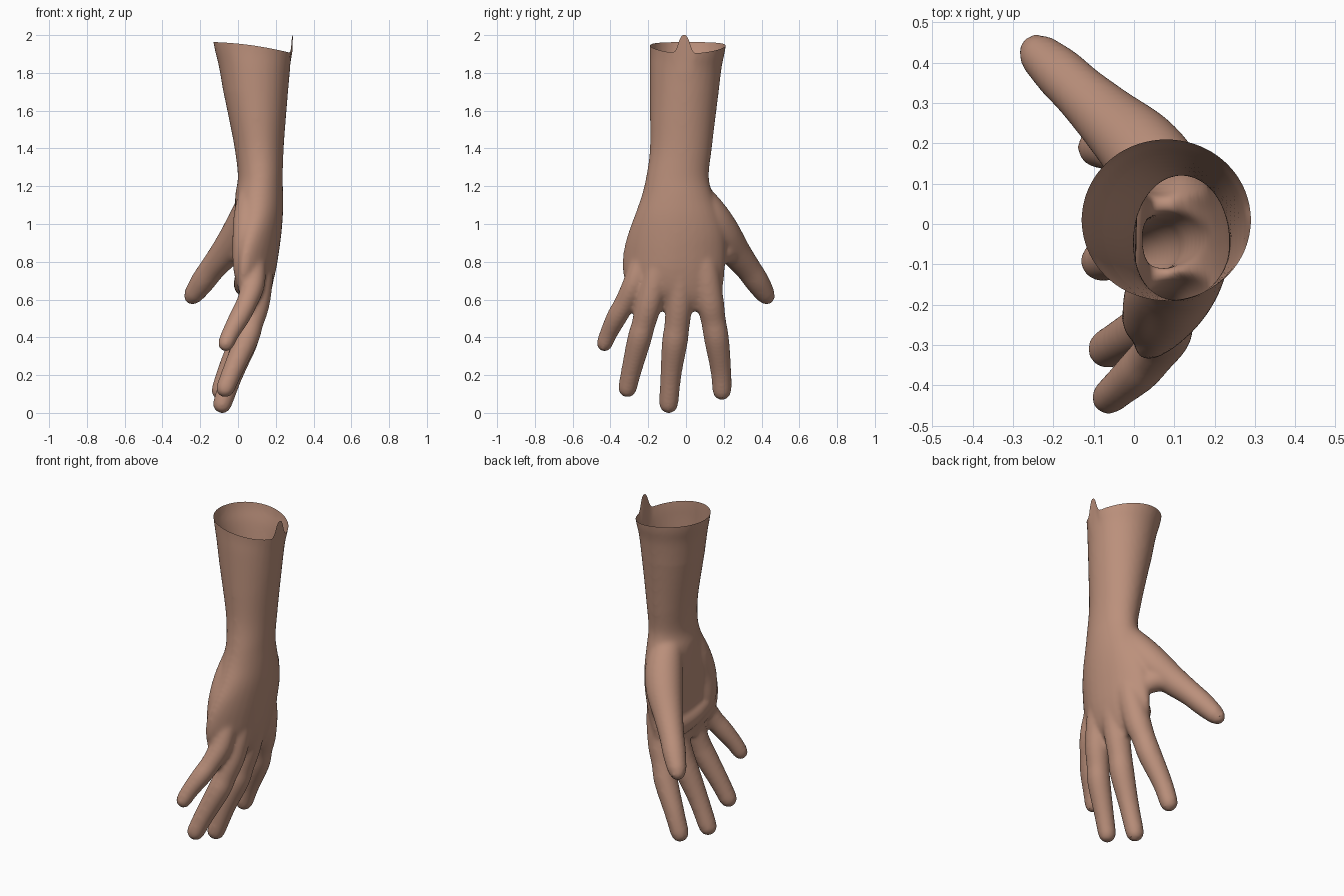
import bpy, bmesh, math
from mathutils import Vector

if "Cube" in bpy.data.objects:
    bpy.data.objects.remove(bpy.data.objects["Cube"])

skin = bpy.data.materials.new("skin")
skin.diffuse_color = (0.50, 0.28, 0.20, 1)
skin.use_nodes = True
skin.node_tree.nodes["Principled BSDF"].inputs["Base Color"].default_value = skin.diffuse_color
SIDES = 32


def spline(rows, steps=6):
    """Catmull-Rom interpolation through rows of numbers."""
    rows = [Vector(r) for r in rows]
    pts = [rows[0] * 2 - rows[1]] + rows + [rows[-1] * 2 - rows[-2]]
    out = []
    for a, b, c, d in zip(pts, pts[1:], pts[2:], pts[3:]):
        for i in range(steps):
            t = i / steps
            out.append(0.5 * (2 * b + (c - a) * t + (2 * a - 5 * b + 4 * c - d) * t * t
                              + (3 * b - a - 3 * c + d) * t ** 3))
    return out + [rows[-1]]


def loft(bm, rings):
    """Closed skin over a list of rings."""
    rings = [[bm.verts.new(p) for p in r] for r in rings]
    for a, b in zip(rings, rings[1:]):
        for i in range(SIDES):
            j = (i + 1) % SIDES
            bm.faces.new((a[i], a[j], b[j], b[i]))
    bm.faces.new(rings[0][::-1])
    bm.faces.new(rings[-1])


def finger(bm, rows):
    """Round tapered tube along x, y, z, radius rows with a domed tip."""
    path = [(Vector(p[:3]), p[3] + 0.002) for p in spline(rows)]
    end, r = path[-1]
    d = (end - path[-2][0]).normalized()
    base = end - d * r
    path = [p for p in path if (p[0] - base).dot(d) < 0 or (p[0] - end).length > 3 * r]
    path += [(base + d * r * math.sin(a), r * math.cos(a)) for a in
             [math.radians(k) for k in range(0, 89, 11)]]
    rings = []
    for i, (c, rad) in enumerate(path):
        t = (path[min(i + 1, len(path) - 1)][0] - path[max(i - 1, 0)][0]).normalized()
        u = t.cross(Vector((1, 0, 0))).normalized()
        v = t.cross(u)
        rings.append([c + rad * (u * math.cos(a) + v * math.sin(a)) for a in
                      [2 * math.pi * k / SIDES for k in range(SIDES)]])
    loft(bm, rings)


bm = bmesh.new()

# forearm and palm: z, centre x, half x, centre y, half y, arch
body = [
    (2.10, 0.08, 0.24, 0.012, 0.215, 0), (1.90, 0.08, 0.211, 0.010, 0.201, 0),
    (1.80, 0.087, 0.188, -0.002, 0.19, 0), (1.60, 0.10, 0.157, -0.015, 0.176, 0),
    (1.40, 0.112, 0.130, -0.027, 0.164, 0), (1.25, 0.118, 0.119, -0.045, 0.166, 0),
    (1.15, 0.112, 0.127, -0.045, 0.19, 0.1), (1.05, 0.112, 0.126, -0.045, 0.225, 0.3),
    (0.95, 0.110, 0.120, -0.05, 0.257, 0.6), (0.85, 0.110, 0.107, -0.06, 0.272, 0.9),
    (0.75, 0.103, 0.097, -0.065, 0.27, 1.0), (0.66, 0.09, 0.085, -0.055, 0.25, 1.0),
    (0.60, 0.085, 0.062, -0.03, 0.20, 1.0), (0.54, 0.075, 0.03, -0.02, 0.15, 1.0)]
rings = []
for z, cx, hx, cy, hy, k in spline(body, 5):
    ring = []
    for i in range(SIDES):
        a = 2 * math.pi * i / SIDES
        y = hy * math.sin(a)
        bend = k if y < 0 else 0.4 * k
        ring.append((cx + hx * math.cos(a) - bend * y * y, cy + y, z))
    rings.append(ring)
loft(bm, rings)

# four fingers and thumb, from inside the palm to the tip
digits = {
    "index": [(0.10, 0.03, 0.98, 0.05), (0.108, 0.09, 0.80, 0.072), (0.08, 0.125, 0.60, 0.072),
              (0.05, 0.145, 0.49, 0.064), (0.02, 0.162, 0.39, 0.064),
              (-0.055, 0.185, 0.22, 0.053), (-0.108, 0.192, 0.07, 0.047)],
    "middle": [(0.12, -0.03, 0.98, 0.05), (0.122, -0.03, 0.80, 0.075), (0.095, -0.035, 0.60, 0.07),
               (0.06, -0.048, 0.46, 0.065), (0.035, -0.06, 0.37, 0.066),
               (-0.03, -0.08, 0.20, 0.054), (-0.10, -0.095, 0.0, 0.048)],
    "ring": [(0.115, -0.09, 0.98, 0.05), (0.117, -0.14, 0.80, 0.07), (0.102, -0.19, 0.60, 0.068),
             (0.07, -0.225, 0.47, 0.061), (0.045, -0.247, 0.39, 0.062),
             (-0.03, -0.29, 0.22, 0.052), (-0.085, -0.32, 0.085, 0.046)],
    "little": [(0.08, -0.16, 0.95, 0.05), (0.085, -0.23, 0.80, 0.06), (0.08, -0.275, 0.68, 0.06),
               (0.045, -0.325, 0.58, 0.054), (0.01, -0.365, 0.51, 0.053),
               (-0.04, -0.41, 0.42, 0.045), (-0.08, -0.445, 0.33, 0.04)],
    "thumb": [(0.10, 0.0, 1.22, 0.07), (0.075, 0.10, 1.07, 0.10), (0.02, 0.18, 0.96, 0.10),
              (-0.065, 0.262, 0.85, 0.08), (-0.135, 0.328, 0.765, 0.067), (-0.19, 0.38, 0.69, 0.062),
              (-0.265, 0.447, 0.585, 0.043)]}
pads = [
    # heel of the palm below the little finger
    [(0.08, -0.10, 1.22, 0.06), (0.055, -0.17, 1.05, 0.075), (0.047, -0.225, 0.90, 0.075),
     (0.045, -0.235, 0.76, 0.068), (0.06, -0.23, 0.66, 0.05)],
    # ridge under the knuckles
    [(0.045, -0.24, 0.73, 0.06), (0.05, -0.10, 0.69, 0.07), (0.05, 0.03, 0.68, 0.07),
     (0.05, 0.17, 0.69, 0.067)],
    # webbing between thumb and index finger
    [(0.08, 0.10, 0.84, 0.06), (0.045, 0.17, 0.84, 0.06), (-0.02, 0.23, 0.86, 0.06),
     (-0.07, 0.28, 0.86, 0.05)]]
for rows in list(digits.values()) + pads:
    finger(bm, rows)

bmesh.ops.recalc_face_normals(bm, faces=bm.faces)
mesh = bpy.data.meshes.new("hand")
bm.to_mesh(mesh)
bm.free()
hand = bpy.data.objects.new("hand", mesh)
bpy.context.collection.objects.link(hand)
bpy.context.view_layer.objects.active = hand
hand.select_set(True)

# fuse the parts into one soft skin
fuse = hand.modifiers.new("fuse", "REMESH")
fuse.mode = "VOXEL"
fuse.voxel_size = 0.01
soften = hand.modifiers.new("soften", "SMOOTH")
soften.factor = 0.5
soften.iterations = 16
for m in ("fuse", "soften"):
    bpy.ops.object.modifier_apply(modifier=m)

# open the forearm and shape its uneven rim
bm = bmesh.new()
bm.from_mesh(hand.data)
bmesh.ops.bisect_plane(bm, geom=bm.verts[:] + bm.edges[:] + bm.faces[:],
                       plane_co=(0, 0, 1.9), plane_no=(0, 0, 1), clear_outer=True)
for v in bm.verts:
    if v.co.z > 1.7:
        c = (v.co.x - 0.08) / 0.21
        w = (v.co.z - 1.7) / 0.2
        lift = 0.045 - 0.03 * c - 0.012 * c * c
        peak = 0.097 * math.exp(-abs((v.co.y + 0.01) / 0.036) ** 3) if c > 0.5 else 0
        v.co.z += lift * w + peak * max(0, w * 2 - 1)
bm.to_mesh(hand.data)
bm.free()
hand.data.materials.clear()
hand.data.materials.append(skin)
bpy.ops.object.shade_smooth()

# fingernails: shallow shells on the back of each tip
for name, rows in digits.items():
    tip, r = Vector(rows[-1][:3]), rows[-1][3]
    d = (tip - Vector(rows[-2][:3])).normalized()
    out = Vector((0.75, 0.65, 0)) if name == "thumb" else Vector((1, 0, 0))
    out = (out - d * out.dot(d)).normalized()
    side = d.cross(out)
    bm = bmesh.new()
    bmesh.ops.create_uvsphere(bm, u_segments=24, v_segments=12, radius=1)
    for v in bm.verts:
        p = v.co.copy()
        v.co = (tip - d * r * 1.25 + out * r * (0.89 + 0.13 * p.z - 0.22 * p.x * p.x - 0.1 * max(0, p.y))
                + side * p.x * r * 0.62 + d * p.y * r * 0.75)
    me = bpy.data.meshes.new(name + "_nail")
    bm.to_mesh(me)
    bm.free()
    me.materials.append(skin)
    me.shade_smooth()
    bpy.context.collection.objects.link(bpy.data.objects.new(name + "_nail", me))
